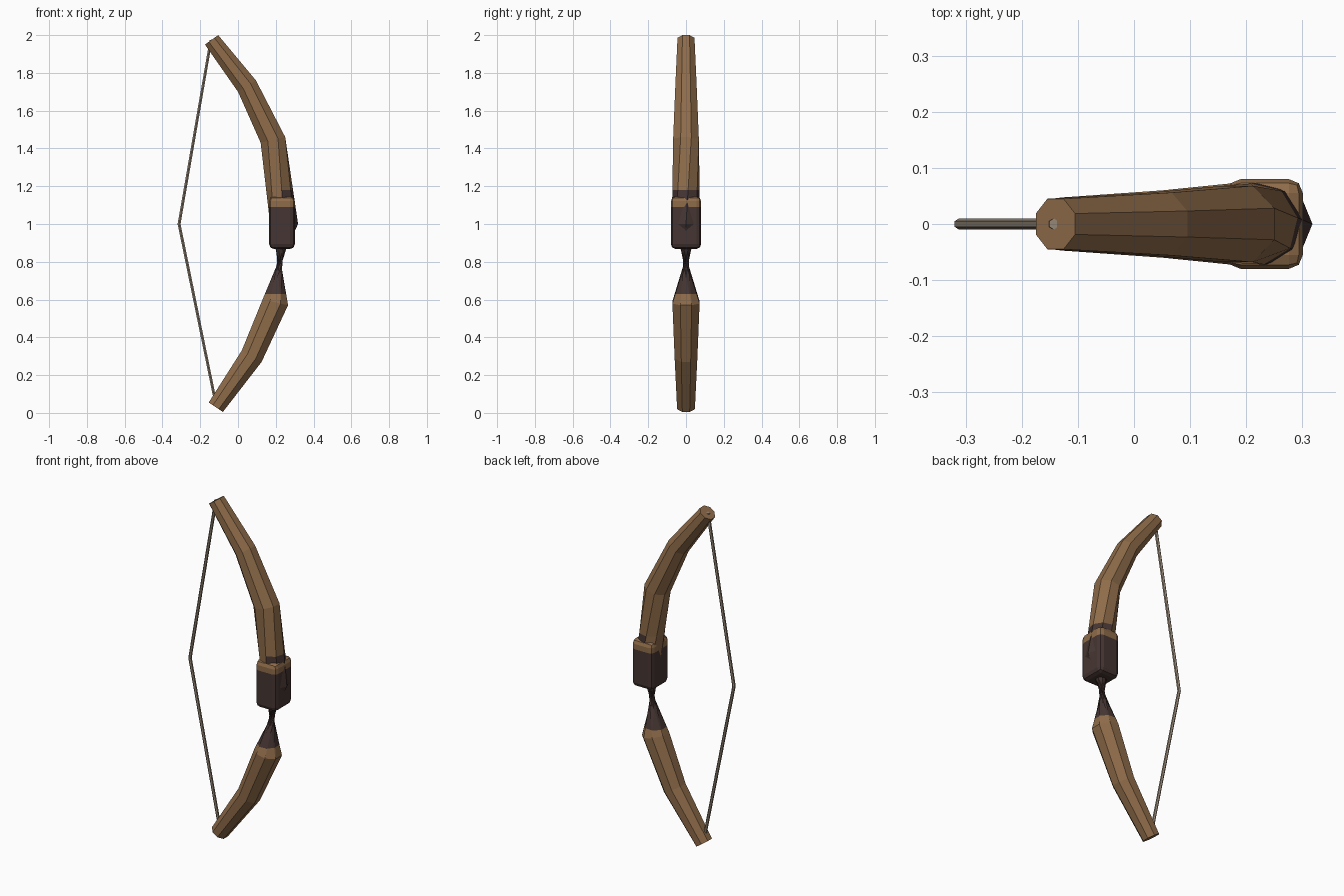
import bpy, bmesh, math
from mathutils import Vector

if "Cube" in bpy.data.objects:
    bpy.data.objects.remove(bpy.data.objects["Cube"])


def material(name, rgb):
    m = bpy.data.materials.new(name)
    m.diffuse_color = (*rgb, 1)
    m.use_nodes = True
    m.node_tree.nodes["Principled BSDF"].inputs["Base Color"].default_value = m.diffuse_color
    return m


wood = material("brown wood", (0.275, 0.15, 0.068))
leather = material("dark leather", (0.060, 0.036, 0.032))
cord = material("pale cord", (0.30, 0.24, 0.18))


def finish(bm, name, mats):
    bmesh.ops.recalc_face_normals(bm, faces=bm.faces)
    me = bpy.data.meshes.new(name)
    bm.to_mesh(me)
    bm.free()
    for m in mats:
        me.materials.append(m)
    ob = bpy.data.objects.new(name, me)
    bpy.context.collection.objects.link(ob)
    return ob


def cut(bm, z):
    geom = bm.verts[:] + bm.edges[:] + bm.faces[:]
    bmesh.ops.bisect_plane(bm, geom=geom, plane_co=(0, 0, z), plane_no=(0, 0, 1))


def add_ring(bm, left, right, half_y, turn, sides=8):
    """Ring whose inner and outer edge points are given in the xz plane."""
    l, r = Vector((left[0], 0, left[1])), Vector((right[0], 0, right[1]))
    c, u = (l + r) / 2, (r - l) / 2
    verts = []
    for i in range(sides):
        a = math.radians(turn) + 2 * math.pi * i / sides
        verts.append(bm.verts.new(c + u * math.cos(a) + Vector((0, half_y * math.sin(a), 0))))
    return verts


# Bow stave: octagonal sweep, twisted to a narrow neck below the grip
S = 1 / math.cos(math.pi / 8)
rings = [
    ((-0.175, 1.95), (-0.105, 2.00), 0.045, 22.5),
    ((0.000, 1.70), (0.095, 1.76), 0.056, 22.5),
    ((0.120, 1.43), (0.250, 1.46), 0.068, 22.5),
    ((0.170, 1.00), (0.318, 1.00), 0.075, 0),
    ((0.130, 0.60), (0.265, 0.57), 0.072, 202.5),
    ((0.020, 0.33), (0.125, 0.27), 0.060, 202.5),
    ((-0.155, 0.055), (-0.08, 0.005), 0.047, 202.5),
]
bm = bmesh.new()
loops = []
for l, r, h, t in rings:
    if t:  # flat sides face the given points, so push the corners out
        c = (Vector(l) + Vector(r)) / 2
        l, r, h = c + (Vector(l) - c) * S, c + (Vector(r) - c) * S, h * S
        if t > 90:
            t = t - 45  # net twist of the neck is 157.5 degrees
    loops.append(add_ring(bm, l, r, h, t))
for k in range(len(loops) - 1):
    a, b = loops[k], loops[k + 1]
    for i in range(8):
        j = (i + 1) % 8
        if k == 3:
            bm.faces.new((a[i], a[j], b[j]))
            bm.faces.new((a[i], b[j], b[i]))
        else:
            bm.faces.new((a[i], a[j], b[j], b[i]))
bm.faces.new(loops[0])
bm.faces.new(loops[-1])
bmesh.ops.recalc_face_normals(bm, faces=bm.faces)
cut(bm, 1.18)
cut(bm, 0.63)
for f in bm.faces:
    z = f.calc_center_median().z
    neck = 0.62 < z < 1.0
    outer = 1.0 <= z < 1.18 and f.normal.x > 0.3
    f.material_index = 1 if neck or outer else 0
finish(bm, "bow_stave", [wood, leather])

# Grip: rounded block, dark wrap below and wood above
bm = bmesh.new()
bmesh.ops.create_cube(bm, size=1)
for v in bm.verts:
    v.co = Vector((0.233 + v.co.x * 0.136, v.co.y * 0.16, 1.007 + v.co.z * 0.278))
bmesh.ops.bevel(bm, geom=bm.edges[:], offset=0.025, segments=2, profile=0.5, affect='EDGES')
cut(bm, 1.09)
for f in bm.faces:
    f.material_index = 1 if f.calc_center_median().z < 1.09 else 0
finish(bm, "grip", [wood, leather])

# Drawn bowstring: thin bent tube
bm = bmesh.new()
path = [((-0.152, 1.972), (-0.134, 1.978)),
        ((-0.321, 1.0), (-0.303, 1.0)),
        ((-0.130, 0.07), (-0.112, 0.065))]
tube = [add_ring(bm, l, r, 0.010, 30, 6) for l, r in path]
for a, b in zip(tube, tube[1:]):
    for i in range(6):
        j = (i + 1) % 6
        bm.faces.new((a[i], a[j], b[j], b[i]))
bm.faces.new(tube[0])
bm.faces.new(tube[-1])
finish(bm, "bowstring", [cord])
